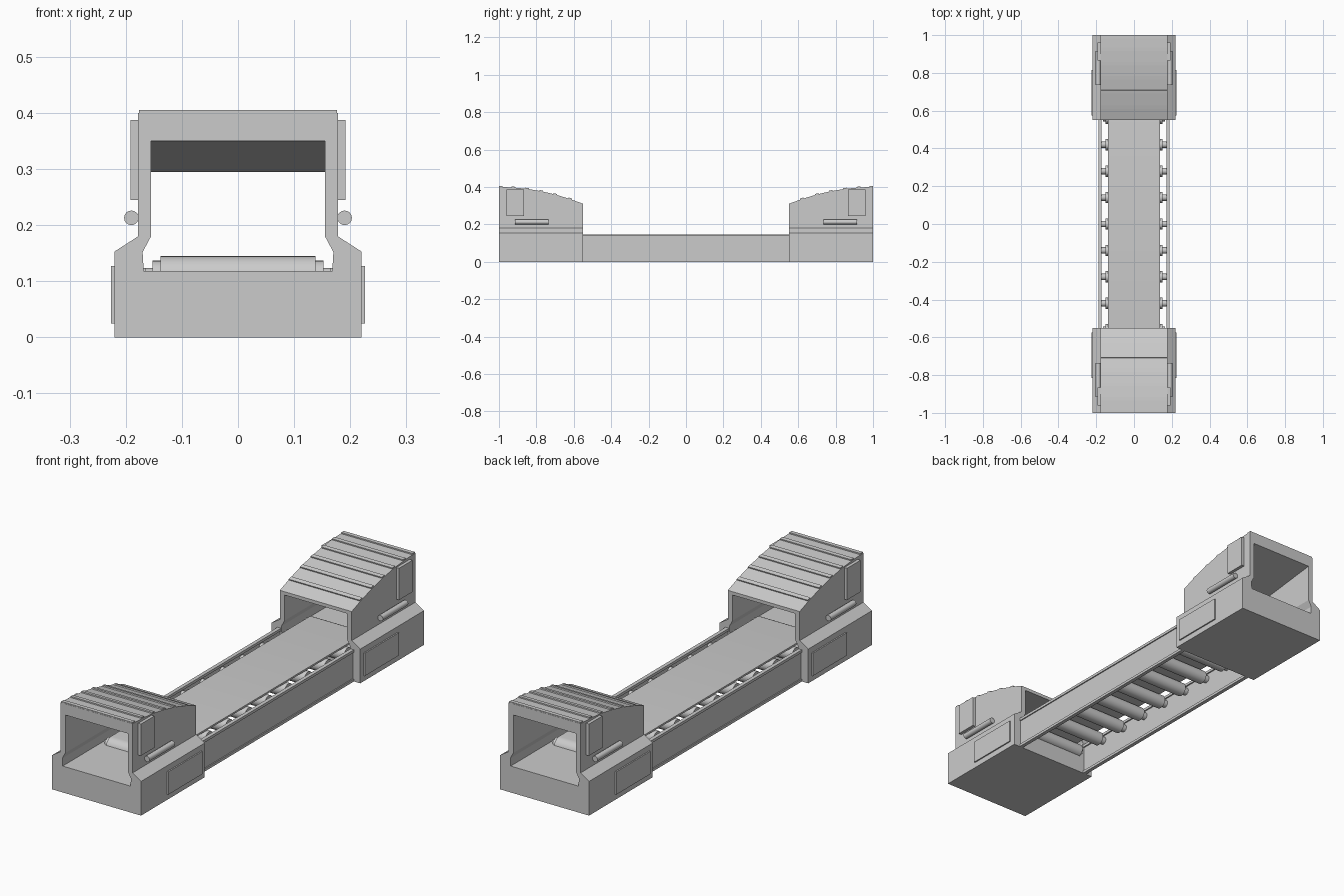
import bpy, bmesh, math
from mathutils import Vector

if "Cube" in bpy.data.objects:
    bpy.data.objects.remove(bpy.data.objects["Cube"])


def add_object(name, bm):
    bmesh.ops.recalc_face_normals(bm, faces=bm.faces)
    mesh = bpy.data.meshes.new(name)
    bm.to_mesh(mesh)
    bm.free()
    ob = bpy.data.objects.new(name, mesh)
    bpy.context.collection.objects.link(ob)
    return ob


def box(name, x, y, z, tilt=0.0):
    bm = bmesh.new()
    bmesh.ops.create_cube(bm, size=1)
    size = Vector((x[1] - x[0], y[1] - y[0], z[1] - z[0]))
    bmesh.ops.scale(bm, vec=size, verts=bm.verts)
    ob = add_object(name, bm)
    ob.location = ((x[0] + x[1]) / 2, (y[0] + y[1]) / 2, (z[0] + z[1]) / 2)
    ob.rotation_euler.x = tilt
    return ob


def cylinder(name, loc, radius, length, axis, sides=24):
    bm = bmesh.new()
    bmesh.ops.create_cone(bm, cap_ends=True, segments=sides, radius1=radius,
                          radius2=radius, depth=length)
    ob = add_object(name, bm)
    ob.location = loc
    ob.rotation_euler = (0, math.pi / 2, 0) if axis == 'x' else (math.pi / 2, 0, 0)
    for p in ob.data.polygons:
        p.use_smooth = len(p.vertices) == 4
    ob.data.set_sharp_from_angle(angle=math.radians(35))
    return ob


def extrude_profile(name, pts, axis, a, b):
    # closed 2D profile swept along x (pts are y,z) or along y (pts are x,z)
    bm = bmesh.new()
    vs = [bm.verts.new((a, p, q) if axis == 'x' else (p, a, q)) for p, q in pts]
    face = bm.faces.new(vs)
    r = bmesh.ops.extrude_face_region(bm, geom=[face])
    moved = [g for g in r['geom'] if isinstance(g, bmesh.types.BMVert)]
    shift = (b - a, 0, 0) if axis == 'x' else (0, b - a, 0)
    bmesh.ops.translate(bm, vec=shift, verts=moved)
    return add_object(name, bm)


INNER, OUTER = 0.55, 1.0
RIBS = [0.62, 0.70, 0.775, 0.85, 0.925]


def roof(y):
    return 0.40 - 0.09 * ((OUTER - y) / (OUTER - INNER)) ** 2


def tunnel_housing(name, s):
    bm = bmesh.new()
    rings = []
    for y in [INNER] + RIBS + [OUTER]:
        ceil = 0.295 + 0.055 * (y - INNER) / (OUTER - INNER)
        half_out = [(0.22, 0), (0.22, 0.153), (0.178, 0.18), (0.178, roof(y))]
        half_in = [(0.168, 0.118), (0.17, 0.152), (0.155, 0.18), (0.155, ceil)]
        loops = []
        for half in (half_out, half_in):
            full = half + [(-x, z) for x, z in reversed(half)]
            loops.append([bm.verts.new((x, s * y, z)) for x, z in full])
        rings.append(loops)
    for i in range(8):
        j = (i + 1) % 8
        for a, b in zip(rings, rings[1:]):
            for k in (0, 1):
                bm.faces.new((a[k][i], a[k][j], b[k][j], b[k][i]))
        for r in (rings[0], rings[-1]):
            bm.faces.new((r[0][i], r[0][j], r[1][j], r[1][i]))
    return add_object(name, bm)


# End housings with roof ribs and side details
for s, end in ((-1, "front"), (1, "back")):
    def span(a, b):
        return tuple(sorted((s * a, s * b)))

    tunnel_housing(end + "_tunnel_housing", s)
    for y in RIBS + [0.99]:
        slope = math.atan(0.18 * (OUTER - y) / (OUTER - INNER) ** 2)
        z = roof(y)
        box(end + "_roof_rib", (-0.176, 0.176), span(y - 0.009, y + 0.009),
            (z - 0.006, z + 0.005), s * slope)
    for m in (-1, 1):
        def side(a, b):
            return tuple(sorted((m * a, m * b)))

        box(end + "_upper_panel", side(0.17, 0.192), span(0.865, 0.96), (0.245, 0.387))
        box(end + "_lower_panel", side(0.21, 0.226), span(0.575, 0.815), (0.025, 0.127))
        cylinder(end + "_side_bar", (m * 0.19, s * 0.825, 0.213), 0.013, 0.18, 'y', 16)

# Side rails with top and bottom flanges
for m in (-1, 1):
    prof = [(0.172, 0), (0.189, 0), (0.189, 0.012), (0.184, 0.012), (0.184, 0.13),
            (0.189, 0.13), (0.189, 0.142), (0.172, 0.142), (0.172, 0.13),
            (0.178, 0.13), (0.178, 0.012), (0.172, 0.012)]
    extrude_profile("side_rail", [(m * x, z) for x, z in prof], 'y', -0.555, 0.555)

# Rollers and axles
for i in range(-5, 6):
    y = i * 0.14
    cylinder("roller", (0, y, 0.107), 0.03, 0.304, 'x', 24)
    cylinder("roller_axle", (0, y, 0.107), 0.017, 0.356 if abs(i) < 4 else 0.33, 'x', 16)

# Belt wrapping around the end rollers
arc = [math.pi / 2 - math.pi * k / 12 for k in range(13)]
outer = [(0.7 + 0.038 * math.cos(a), 0.107 + 0.038 * math.sin(a)) for a in arc]
inner = [(0.7 + 0.030 * math.cos(a), 0.107 + 0.030 * math.sin(a)) for a in arc]
path_out = [(-y, z) for y, z in reversed(outer)] + outer
path_in = [(-y, z) for y, z in reversed(inner)] + inner
belt = extrude_profile("belt", path_out + path_in[::-1], 'x', -0.138, 0.138)
for p in belt.data.polygons:
    p.use_smooth = len(p.vertices) == 4
belt.data.set_sharp_from_angle(angle=math.radians(35))
